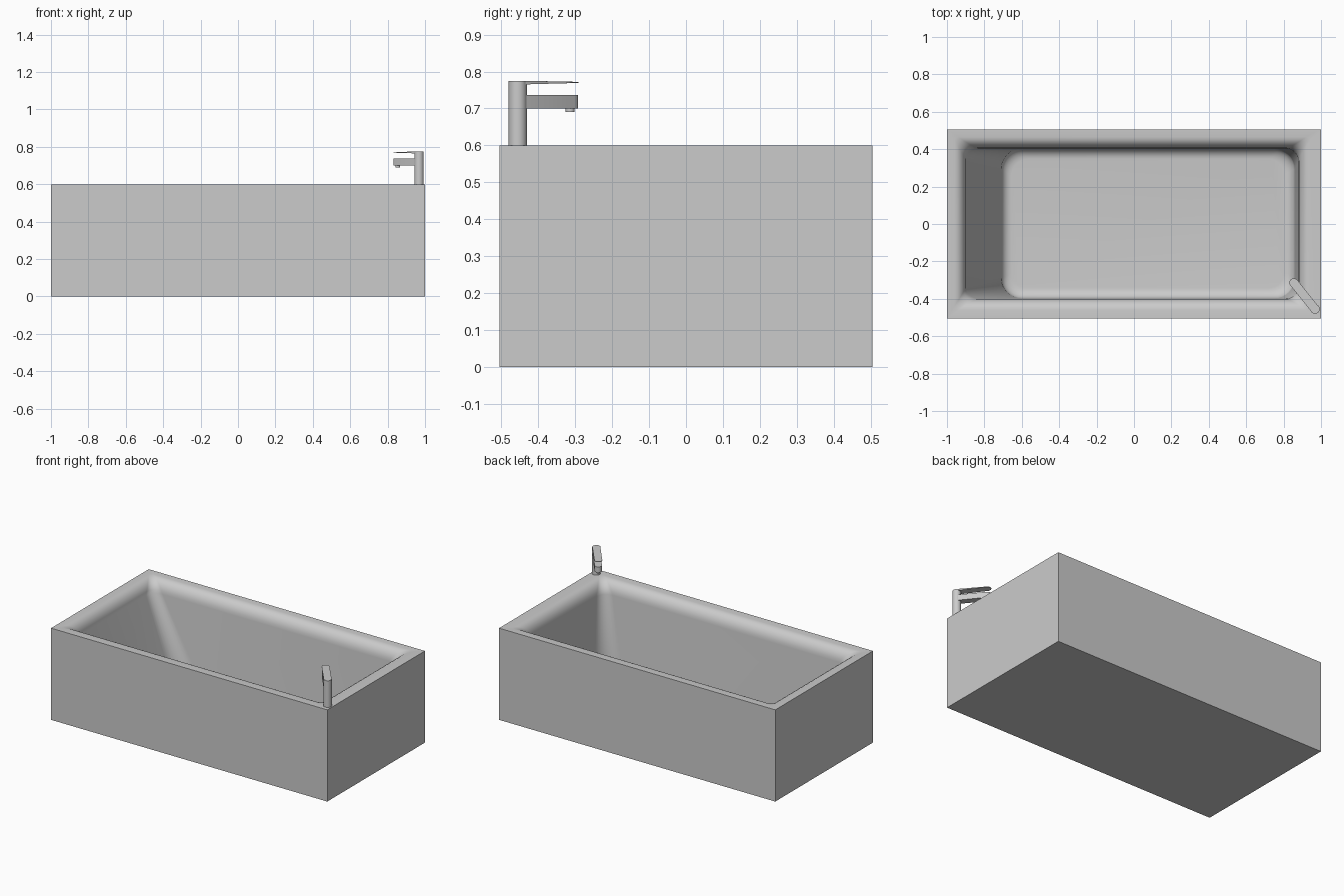
import bpy, bmesh, math
from mathutils import Matrix

if "Cube" in bpy.data.objects:
    bpy.data.objects.remove(bpy.data.objects["Cube"])


def finish(name, bm, angle=40):
    bmesh.ops.remove_doubles(bm, verts=bm.verts[:], dist=1e-5)
    bmesh.ops.recalc_face_normals(bm, faces=bm.faces[:])
    mesh = bpy.data.meshes.new(name)
    bm.to_mesh(mesh)
    bm.free()
    ob = bpy.data.objects.new(name, mesh)
    bpy.context.collection.objects.link(ob)
    bpy.ops.object.select_all(action='DESELECT')
    bpy.context.view_layer.objects.active = ob
    ob.select_set(True)
    bpy.ops.object.shade_smooth_by_angle(angle=math.radians(angle))
    return ob


def rounded_rect(x0, x1, y0, y1, z, r, seg=8):
    pts = []
    corners = [(x1 - r, y1 - r), (x0 + r, y1 - r), (x0 + r, y0 + r), (x1 - r, y0 + r)]
    for k, (cx, cy) in enumerate(corners):
        for i in range(seg + 1):
            a = math.pi / 2 * (k + i / seg)
            pts.append((cx + r * math.cos(a), cy + r * math.sin(a), z))
    return pts


def loft(bm, rings):
    rows = [[bm.verts.new(p) for p in ring] for ring in rings]
    n = len(rows[0])
    for a, b in zip(rows, rows[1:]):
        for i in range(n):
            j = (i + 1) % n
            bm.faces.new((a[i], a[j], b[j], b[i]))
    bm.faces.new(rows[0][::-1])
    bm.faces.new(rows[-1])


# Tub: outer box, rounded lip, sloped backrest and filleted floor
FLOOR = 0.05
LIP_W, LIP_H, FILLET = 0.06, 0.08, 0.055
rings = [rounded_rect(-1, 1, -0.505, 0.505, 0, 0),
         rounded_rect(-1, 1, -0.505, 0.505, 0.6, 0)]
for i in range(7):
    a = math.pi / 2 * i / 6
    d = LIP_W * math.sin(a)
    rings.append(rounded_rect(-0.96 + d, 0.94 - d, -0.46 + d, 0.465 - d,
                              0.6 - LIP_H * (1 - math.cos(a)), 0.02 + 0.05 * i / 6))
for i in range(7):
    a = math.pi / 2 * i / 6
    d = FILLET * (1 - math.cos(a))
    rings.append(rounded_rect(-0.71 + d, 0.86 - d, -0.398 + d, 0.403 - d,
                              FLOOR + FILLET * (1 - math.sin(a)), 0.11 - 0.02 * i / 6))
bm = bmesh.new()
loft(bm, rings)
finish("bathtub", bm)

# Tap: everything is built along local +x and turned to face the basin
LENGTH = 0.1815
PLACE = Matrix.Translation((0.968, -0.455, 0)) @ Matrix.Rotation(math.radians(128.8), 4, 'Z')


def stadium(r, start, end, z, tip_z=None, seg=12):
    pts = []
    for c, base, zz in ((end, -math.pi / 2, z if tip_z is None else tip_z), (start, math.pi / 2, z)):
        for i in range(seg + 1):
            a = base + math.pi * i / seg
            pts.append((c + r * math.cos(a), r * math.sin(a), zz))
    return pts


def tap_part(name, rings):
    bm = bmesh.new()
    loft(bm, rings)
    bm.transform(PLACE)
    finish(name, bm, 35)


# Upright column
tap_part("tap_column", [stadium(0.025, 0, 0, z) for z in (0.6, 0.774)])
# Spout and its outlet
tap_part("tap_spout", [stadium(0.022, 0, LENGTH, z) for z in (0.70, 0.737)])
tap_part("tap_outlet", [stadium(0.012, LENGTH, LENGTH, z) for z in (0.69, 0.702)])
# Thin lever on top
tap_part("tap_lever", [stadium(0.0235, 0, LENGTH, 0.765, 0.769),
                       stadium(0.0235, 0, LENGTH, 0.775, 0.772)])
